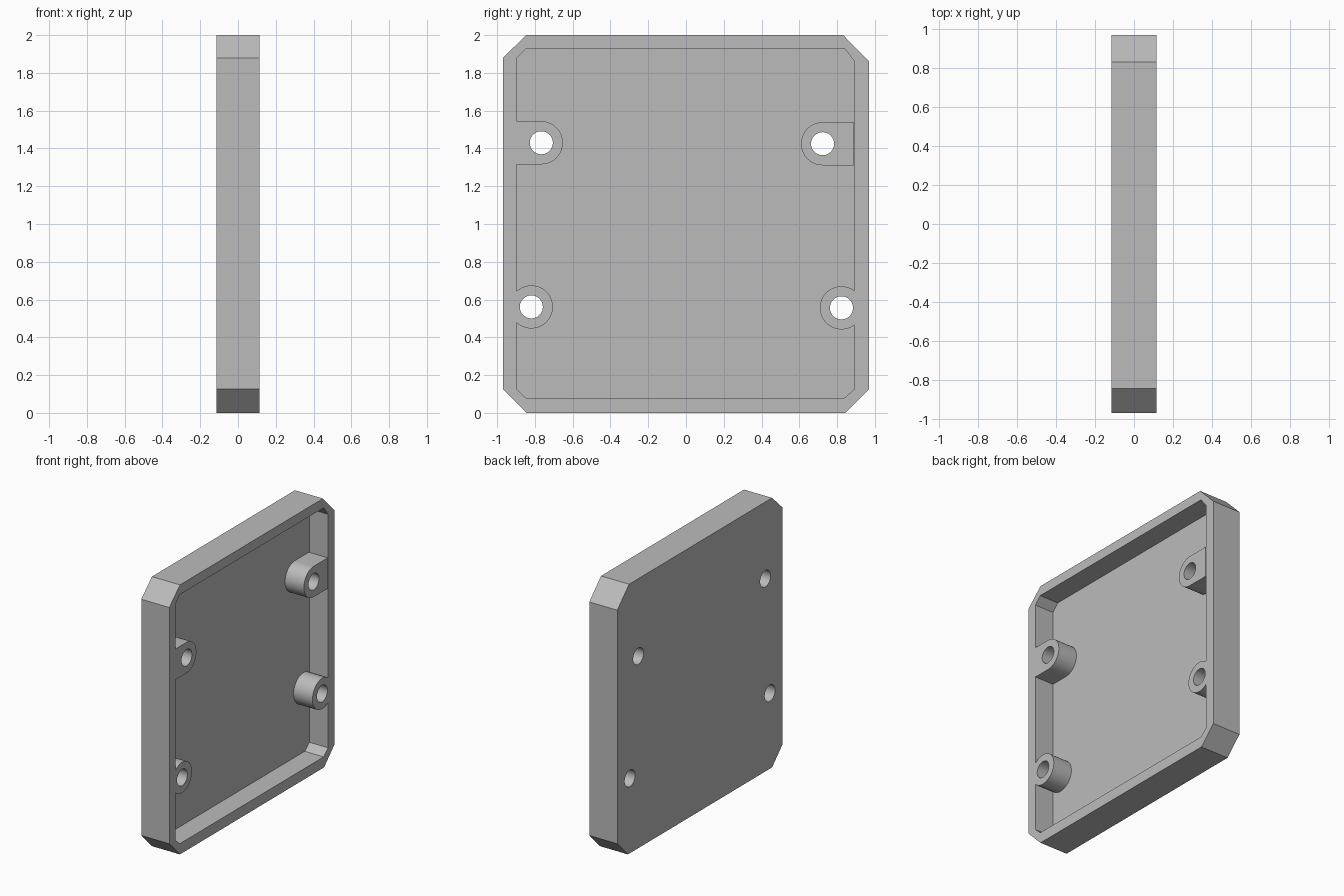
import bpy
import bmesh
import math

cube = bpy.data.objects.get("Cube")
if cube:
    bpy.data.objects.remove(cube, do_unlink=True)

BACK, FLOOR, RIM, CLEAR = -0.115, -0.04, 0.115, 0.2
BOSS_R, HOLE_R = 0.114, 0.061

grey = bpy.data.materials.new("light_grey")
grey.use_nodes = True
colour = (0.5, 0.5, 0.5, 1)
grey.diffuse_color = colour
grey.node_tree.nodes["Principled BSDF"].inputs["Base Color"].default_value = colour


def prism(name, outline, x0, x1):
    """Extrude a (y, z) outline along x."""
    bm = bmesh.new()
    face = bm.faces.new([bm.verts.new((x0, y, z)) for y, z in outline])
    ext = bmesh.ops.extrude_face_region(bm, geom=[face])
    verts = [v for v in ext["geom"] if isinstance(v, bmesh.types.BMVert)]
    bmesh.ops.translate(bm, verts=verts, vec=(x1 - x0, 0, 0))
    bmesh.ops.recalc_face_normals(bm, faces=bm.faces[:])
    mesh = bpy.data.meshes.new(name)
    bm.to_mesh(mesh)
    bm.free()
    mesh.materials.append(grey)
    obj = bpy.data.objects.new(name, mesh)
    bpy.context.collection.objects.link(obj)
    return obj


def arc(y, z, r, start=0, sweep=360, steps=64):
    count = steps if sweep == 360 else steps + 1
    angles = [math.radians(start + sweep * i / steps) for i in range(count)]
    return [(y + r * math.cos(a), z + r * math.sin(a)) for a in angles]


def subtract(obj, cutters):
    """Cut the helpers away from obj, then delete them."""
    for cutter in cutters:
        cutter.hide_render = True
        mod = obj.modifiers.new("cut", 'BOOLEAN')
        mod.operation = 'DIFFERENCE'
        mod.solver = 'EXACT'
        mod.object = cutter
    bpy.context.view_layer.update()
    graph = bpy.context.evaluated_depsgraph_get()
    result = bpy.data.meshes.new_from_object(obj.evaluated_get(graph))
    obj.modifiers.clear()
    obj.data = result
    for cutter in cutters:
        bpy.data.objects.remove(cutter, do_unlink=True)


# Tray block with clipped corners
tray = prism("mounting_tray", [
    (-0.845, 0), (0.845, 0), (0.97, 0.127), (0.97, 1.86),
    (0.832, 2), (-0.845, 2), (-0.97, 1.88), (-0.97, 0.127)], BACK, RIM)

# Cavity inside the rim
cavity = prism("cavity_cutter", [
    (-0.848, 0.08), (0.84, 0.08), (0.893, 0.127), (0.893, 1.86),
    (0.84, 1.928), (-0.848, 1.928), (-0.898, 1.876), (-0.898, 0.127)], FLOOR, CLEAR)

# Screw bosses: position and the y their straight sides reach, if any
bosses = [(-0.766, 1.43, -0.94), (0.723, 1.425, 0.888),
          (-0.819, 0.561, None), (0.823, 0.556, None)]
posts, holes = [], []
for y, z, reach in bosses:
    if reach is None:
        outline = arc(y, z, BOSS_R)
    else:
        start = -90 if reach < 0 else 90
        outline = arc(y, z, BOSS_R, start, 180, 32)
        side = BOSS_R if reach < 0 else -BOSS_R
        outline += [(reach, z + side), (reach, z - side)]
    posts.append(prism("boss_helper", outline, FLOOR - 0.05, CLEAR + 0.05))
    holes.append(prism("hole_cutter", arc(y, z, HOLE_R, steps=48), BACK - 0.1, CLEAR))

# Bosses stay standing where the cavity is interrupted
subtract(cavity, posts)
subtract(tray, [cavity] + holes)

bpy.ops.object.select_all(action='DESELECT')
tray.select_set(True)
bpy.context.view_layer.objects.active = tray
bpy.ops.object.shade_smooth_by_angle(angle=math.radians(30))
